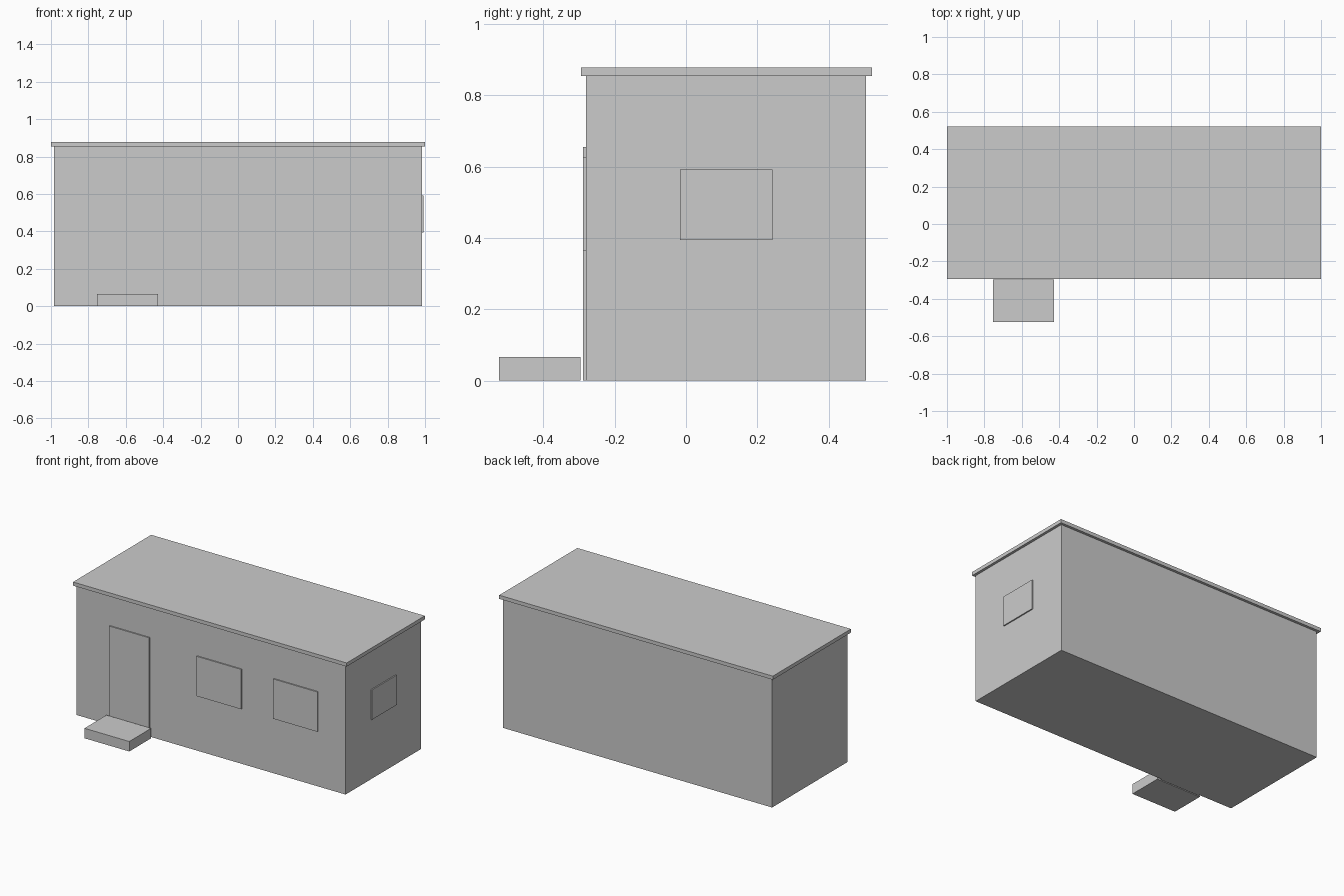
import bpy
from mathutils import Matrix, Vector

cube = bpy.data.objects.get("Cube")
if cube:
    bpy.data.objects.remove(cube, do_unlink=True)

GREY = (0.6, 0.6, 0.6, 1)
mat = bpy.data.materials.new("light_grey")
mat.use_nodes = True
mat.diffuse_color = GREY
mat.node_tree.nodes["Principled BSDF"].inputs["Base Color"].default_value = GREY


def box(name, x, y, z):
    """Box from its (min, max) extent along each axis."""
    bpy.ops.mesh.primitive_cube_add(size=1)
    obj = bpy.context.object
    obj.name = name
    low, high = Vector((x[0], y[0], z[0])), Vector((x[1], y[1], z[1]))
    obj.data.transform(Matrix.Diagonal((*(high - low), 1)))
    obj.location = (low + high) / 2
    obj.data.materials.append(mat)
    return obj


# Main building and flat overhanging roof
SIDE, FRONT, BACK, TOP = 0.983, -0.281, 0.505, 0.855
box("walls", (-SIDE, SIDE), (FRONT, BACK), (0, TOP))
box("roof", (-1, 1), (-0.294, 0.522), (TOP, 0.879))

# Door and windows as thin raised plates
PLATE = 0.008
front_plate = (FRONT - PLATE, FRONT)
box("door", (-0.74, -0.448), front_plate, (0, 0.656))
for name, x in (("middle", (-0.102, 0.225)), ("end", (0.459, 0.782))):
    box(f"front_window_{name}", x, front_plate, (0.364, 0.627))
box("side_window", (SIDE, SIDE + PLATE), (-0.017, 0.243), (0.395, 0.592))

# Entrance step, just clear of the door
box("door_step", (-0.755, -0.428), (-0.524, -0.296), (0, 0.066))
